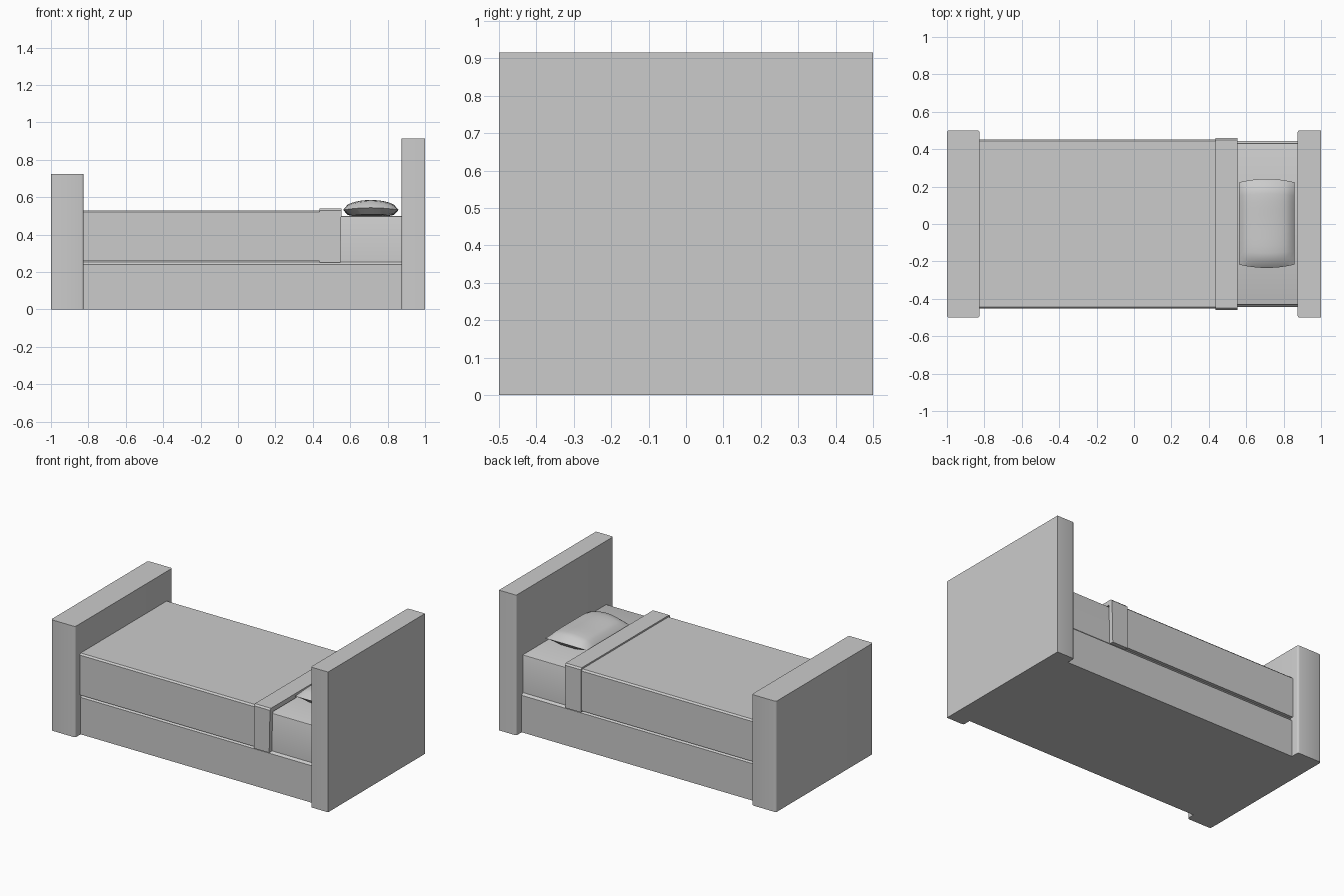
import bpy, bmesh

if "Cube" in bpy.data.objects:
    bpy.data.objects.remove(bpy.data.objects["Cube"])


def finish(name, bm, smooth=True):
    bmesh.ops.recalc_face_normals(bm, faces=bm.faces)
    mesh = bpy.data.meshes.new(name)
    bm.to_mesh(mesh)
    bm.free()
    ob = bpy.data.objects.new(name, mesh)
    bpy.context.collection.objects.link(ob)
    if smooth:
        bpy.ops.object.select_all(action='DESELECT')
        ob.select_set(True)
        bpy.context.view_layer.objects.active = ob
        bpy.ops.object.shade_smooth_by_angle(angle=0.6)
    return ob


def box(name, x, y, z, bevel=0, pick=None, segments=1):
    """Box from (min, max) ranges, bevelling the edges chosen by pick(edge)."""
    bm = bmesh.new()
    bmesh.ops.create_cube(bm, size=1)
    for v in bm.verts:
        for i, (lo, hi) in enumerate((x, y, z)):
            v.co[i] = hi if v.co[i] > 0 else lo
    if bevel:
        edges = [e for e in bm.edges if pick(*(v.co for v in e.verts))]
        bmesh.ops.bevel(bm, geom=edges, offset=bevel, segments=segments,
                        affect='EDGES', profile=0.5)
    return finish(name, bm)


def drape(name, x0, x1, half, bottom, top, thick, flare=0.0):
    """U-shaped cloth hanging over the mattress, with eased top corners."""
    c, i = 0.010, half - thick
    right = [(i, bottom), (half, bottom), (half, top - c), (half - c, top)]
    inner = [(-i, bottom), (-i, top - thick), (i, top - thick)]
    prof = right + [(-y, z) for y, z in reversed(right[1:])] + inner
    bm = bmesh.new()
    rings = []
    for x, s in ((x0, 0), (x1, flare)):
        rings.append([bm.verts.new((x + s * (top - z) / (top - bottom), y, z))
                      for y, z in prof])
    n = len(prof)
    for k in range(n):
        j = (k + 1) % n
        bm.faces.new((rings[0][k], rings[0][j], rings[1][j], rings[1][k]))
    for r in rings:
        bm.faces.new(r)
    return finish(name, bm)


# End boards
box("footboard", (-1, -0.825), (-0.5, 0.5), (0, 0.723), 0.012,
    lambda a, b: abs(a.z - b.z) > 0.1, 3)
box("headboard", (0.875, 1), (-0.5, 0.5), (0, 0.915), 0.010,
    lambda a, b: abs(a.z - b.z) > 0.1 and a.x < 0.9, 3)

# Base with chamfered upper long edges
box("bed_base", (-0.84, 0.885), (-0.445, 0.445), (0, 0.258), 0.017,
    lambda a, b: abs(a.x - b.x) > 0.1 and a.z > 0.1)

# Mattress
box("mattress", (-0.83, 0.88), (-0.432, 0.432), (0.25, 0.5), 0.006,
    lambda a, b: abs(a.x - b.x) > 0.1 and a.z > 0.4, 2)

# Blanket and its turned-down fold
drape("blanket", -0.83, 0.44, 0.453, 0.26, 0.53, 0.022)
drape("blanket_fold", 0.437, 0.553, 0.460, 0.252, 0.54, 0.030, -0.006)

# Pillow: two domed sheets meeting at a seam
N = 12
bm = bmesh.new()
for height in (0.052, -0.032):
    rows = []
    for a in range(N + 1):
        u = 2 * a / N - 1
        row = []
        for b in range(N + 1):
            v = 2 * b / N - 1
            f = (max(0, 1 - u * u) * max(0, 1 - v ** 4)) ** 0.5
            if height < 0:
                f = min(1, f * 1.5)
            seam = 0.532 + 0.012 * (1 - u * u) * v * v
            row.append(bm.verts.new((0.71 + 0.148 * u,
                                     0.003 + v * (0.22 + 0.018 * (1 - u * u)),
                                     seam + height * f)))
        rows.append(row)
    for a in range(N):
        for b in range(N):
            bm.faces.new((rows[a][b], rows[a + 1][b],
                          rows[a + 1][b + 1], rows[a][b + 1]))
bmesh.ops.remove_doubles(bm, verts=bm.verts, dist=0.0005)
finish("pillow", bm)
